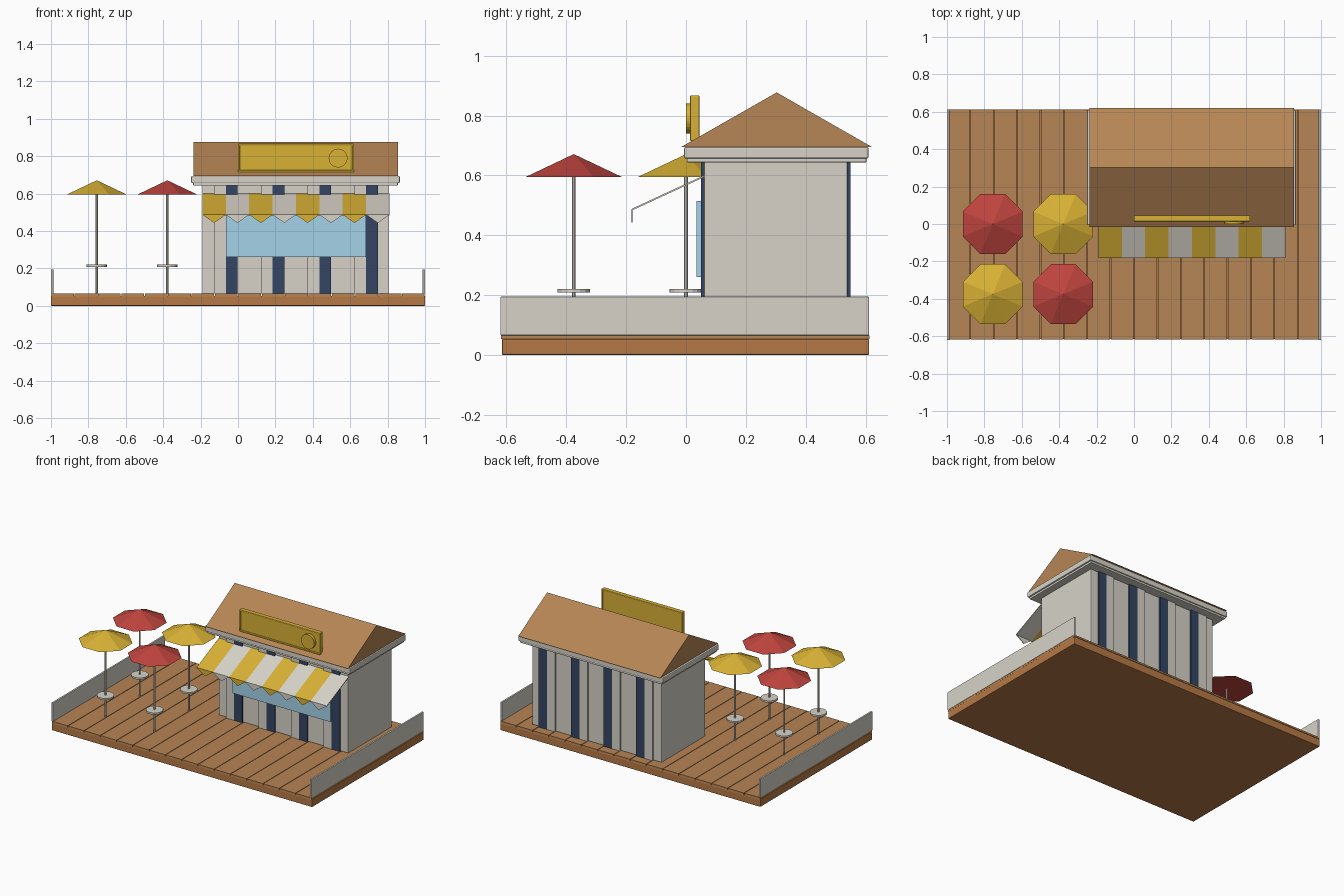
import bpy, bmesh, math

cube = bpy.data.objects.get("Cube")
if cube:
    bpy.data.objects.remove(cube, do_unlink=True)


def material(name, r, g, b):
    m = bpy.data.materials.new(name)
    m.use_nodes = True
    m.diffuse_color = (r, g, b, 1)
    bsdf = next(n for n in m.node_tree.nodes if n.type == 'BSDF_PRINCIPLED')
    bsdf.inputs["Base Color"].default_value = (r, g, b, 1)
    return m


WHITE = material("warm white", .68, .65, .58)
BROWN = material("roof and plank brown", .47, .235, .09)
DARK_BROWN = material("deck base brown", .47, .19, .06)
YELLOW = material("golden yellow", .69, .44, .035)
RED = material("umbrella red", .52, .058, .048)
NAVY = material("navy", .033, .06, .125)
BLUE = material("window blue", .37, .65, .8)


def add_object(name, bm, mat):
    bmesh.ops.recalc_face_normals(bm, faces=bm.faces)
    mesh = bpy.data.meshes.new(name)
    bm.to_mesh(mesh)
    bm.free()
    mesh.materials.append(mat)
    ob = bpy.data.objects.new(name, mesh)
    bpy.context.collection.objects.link(ob)
    return ob


def box(name, x, y, z, mat, bevel=0):
    """Box from (min, max) ranges, with optional bevelled edges."""
    bm = bmesh.new()
    bmesh.ops.create_cube(bm, size=1)
    for v in bm.verts:
        for i, (lo, hi) in enumerate((x, y, z)):
            v.co[i] = hi if v.co[i] > 0 else lo
    if bevel:
        bmesh.ops.bevel(bm, geom=bm.edges[:], offset=bevel, segments=2,
                        profile=0.5, affect='EDGES')
    return add_object(name, bm, mat)


def prism(name, points, offset, mat):
    """Flat polygon swept along an offset vector."""
    bm = bmesh.new()
    face = bm.faces.new([bm.verts.new(p) for p in points])
    swept = bmesh.ops.extrude_face_region(bm, geom=[face])
    bmesh.ops.translate(bm, vec=offset, verts=[
        g for g in swept["geom"] if isinstance(g, bmesh.types.BMVert)])
    return add_object(name, bm, mat)


def cone(name, centre, r1, r2, depth, sides, mat, turn=0):
    """Upright cone or cylinder whose base sits at centre."""
    bm = bmesh.new()
    bmesh.ops.create_cone(bm, cap_ends=True, segments=sides, radius1=r1,
                          radius2=r2, depth=depth)
    bmesh.ops.translate(bm, vec=(0, 0, depth / 2), verts=bm.verts)
    ob = add_object(name, bm, mat)
    ob.location = centre
    ob.rotation_euler.z = turn
    return ob


# Deck base with a row of narrow planks on top
FLOOR = .065
box("deck_base", (-1, 1), (-.615, .612), (0, .053), DARK_BROWN, .004)
PLANKS = 16
width = 2 / PLANKS
for i in range(PLANKS):
    x = -1 + i * width
    box(f"deck_plank_{i + 1}", (x + .002, x + width - .002), (-.618, .613),
        (.053, FLOOR), BROWN)

# Low side walls of the deck
for side, x in (("left", (.987, 1)), ("right", (-1, -.987))):
    box(f"deck_wall_{side}", x, (-.62, .612), (FLOOR, .195), WHITE, .003)

# Kiosk body with raised half white, half navy battens front and back
LEFT, RIGHT = .805, -.19
box("kiosk_body", (RIGHT, LEFT), (.06, .54), (FLOOR, .645), WHITE, .004)
for i in range(4):
    x = -.065 + .25 * i
    for side, y in (("front", (.05, .062)), ("back", (.538, .55))):
        box(f"navy_stripe_{side}_{i + 1}", (x, x + .0625), y,
            (FLOOR, .645), NAVY)
        box(f"white_batten_{side}_{i + 1}", (x - .0625, x), y,
            (FLOOR, .645), WHITE)

# Serving window
box("serving_window", (-.065, .685), (.035, .052), (.26, .515), BLUE)

# Stepped cornice and gable roof
box("cornice_lower", (-.24, .855), (.003, .603), (.643, .668), WHITE, .004)
box("cornice_upper", (-.25, .865), (-.006, .61), (.656, .695), WHITE, .006)
prism("gable_roof", [(-.237, -.016, .695), (-.237, .621, .695),
                     (-.237, .303, .877)], (1.092, 0, 0), BROWN)

# Striped awning, each strip ending in a pointed flap
STRIPS = 8
strip = (LEFT + .005 - RIGHT) / STRIPS
for i in range(STRIPS):
    x0 = RIGHT + i * strip
    x1 = x0 + strip
    mat = WHITE if i % 2 else YELLOW
    prism(f"awning_strip_{i + 1}", [(x0, .06, .6), (x1, .06, .6),
          (x1, -.182, .488), (x0, -.182, .488)], (0, 0, -.006), mat)
    prism(f"awning_flap_{i + 1}", [(x0, -.182, .487), (x1, -.182, .487),
          ((x0 + x1) / 2, -.182, .443)], (0, .004, 0), mat)

# Roof sign: board, raised border and round badge
box("sign_board", (.005, .615), (.02, .04), (.722, .86), YELLOW)
for name, z in (("bottom", (.715, .725)), ("top", (.857, .867))):
    box(f"sign_border_{name}", (0, .62), (.014, .045), z, YELLOW, .003)
for name, x in (("right", (0, .01)), ("left", (.61, .62))):
    box(f"sign_border_{name}", x, (.014, .045), (.715, .867), YELLOW, .003)
badge = cone("sign_badge", (.535, .025, .79), .05, .05, .025, 32, YELLOW)
badge.rotation_euler.x = math.pi / 2

# Four umbrella tables in alternating colours
apothem = .16
radius = apothem / math.cos(math.pi / 8)
for i, x in enumerate((-.755, -.378)):
    for j, y in enumerate((0, -.375)):
        tag = f"{i * 2 + j + 1}"
        cone(f"umbrella_pole_{tag}", (x, y, FLOOR), .006, .006, .55, 8, WHITE)
        cone(f"table_top_{tag}", (x, y, .208), .055, .055, .012, 16, WHITE)
        cone(f"umbrella_canopy_{tag}", (x, y, .595), radius, 0, .076, 8,
             YELLOW if (i + j) % 2 else RED, math.pi / 8)
